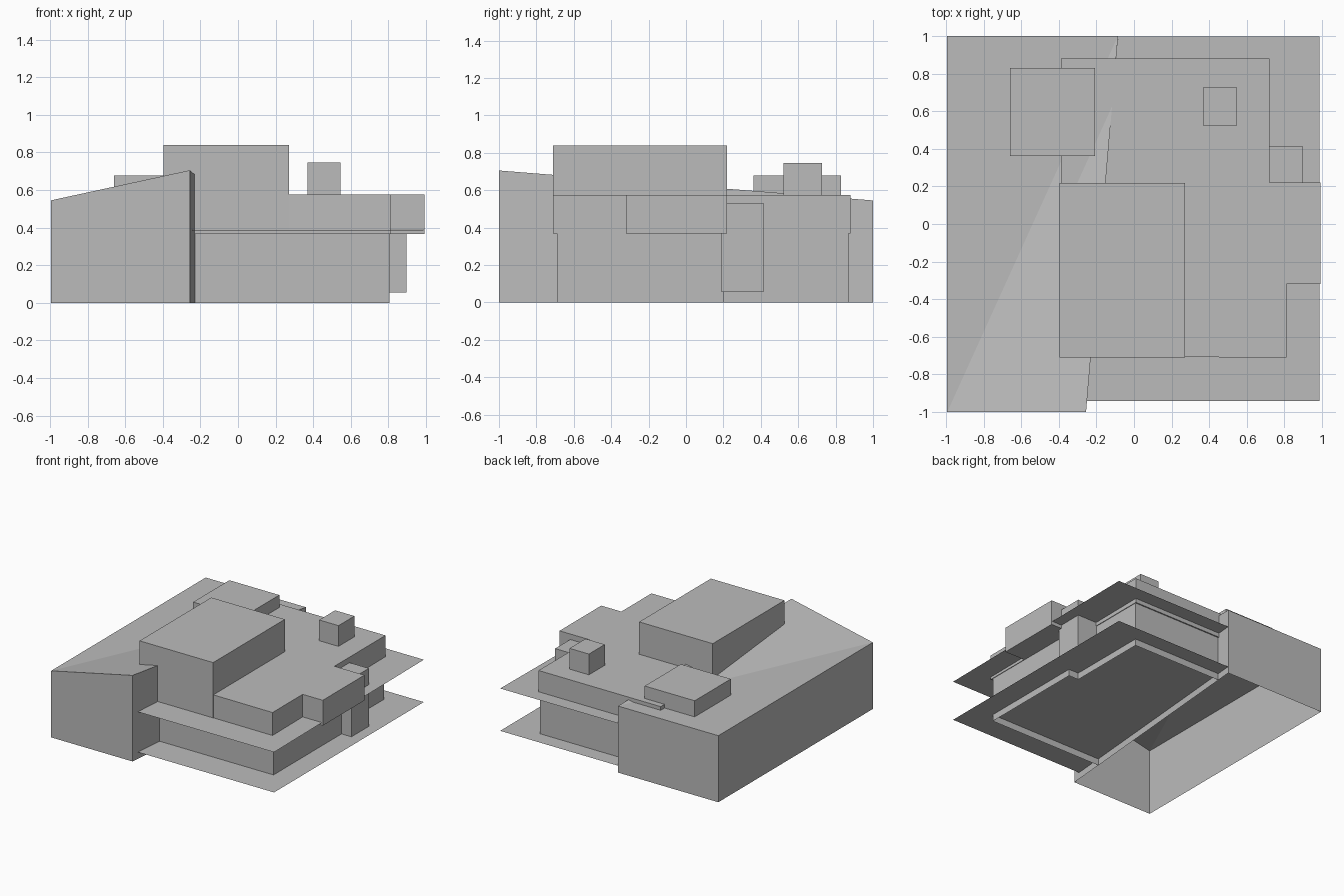
import bpy, bmesh

if "Cube" in bpy.data.objects:
    bpy.data.objects.remove(bpy.data.objects["Cube"])

grey = bpy.data.materials.new("plain grey")
grey.diffuse_color = (0.5, 0.5, 0.5, 1)
grey.use_nodes = True
grey.node_tree.nodes["Principled BSDF"].inputs["Base Color"].default_value = grey.diffuse_color


def make(name, verts, faces):
    me = bpy.data.meshes.new(name)
    me.from_pydata(verts, [], faces)
    me.materials.append(grey)
    ob = bpy.data.objects.new(name, me)
    bpy.context.collection.objects.link(ob)
    return ob


def prism(name, outline, z0, z1, caps=True):
    """Upright prism from a counter-clockwise outline; z1 may be one height per corner."""
    n = len(outline)
    tops = z1 if isinstance(z1, (list, tuple)) else [z1] * n
    verts = [(x, y, z0) for x, y in outline] + [(x, y, z) for (x, y), z in zip(outline, tops)]
    faces = [(i, (i + 1) % n, (i + 1) % n + n, i + n) for i in range(n)]
    if caps:
        faces += [tuple(reversed(range(n))), tuple(range(n, 2 * n))]
    return make(name, verts, faces)


def box(name, x0, x1, y0, y1, z0, z1):
    return prism(name, [(x0, y0), (x1, y0), (x1, y1), (x0, y1)], z0, z1)


# Slope-roofed side wing, open underneath; roof folds along one diagonal
wing = [(-.993, -1), (-.255, -1), (-.085, 1), (-.993, 1)]
ob = prism("side_wing", wing, 0, [.545, .705, .545, .545], caps=False)
bm = bmesh.new()
bm.from_mesh(ob.data)
bm.verts.ensure_lookup_table()
for tri in ((4, 5, 6), (4, 6, 7)):
    bm.faces.new([bm.verts[i] for i in tri])
bm.to_mesh(ob.data)
bm.free()

# Main walls with a stepped right side, open underneath
prism("main_walls", [(-.23, -.69), (.805, -.69), (.805, .2), (.715, .2), (.715, .87), (-.095, .87)],
      0, .37, caps=False)

# Paper-thin terrace and balcony decks that stop at the wing
deck = [(-.25, -.94), (.985, -.94), (.985, .998), (-.085, .998)]
for name, front_z, back_z in (("terrace_deck", .055, .055), ("balcony_deck", .385, .402)):
    make(name, [(x, y, front_z if y < 0 else back_z) for x, y in deck], [(0, 1, 2, 3)])

# Stepped flat roof storey
prism("roof_storey", [(-.387, -.705), (.81, -.71), (.81, .22), (.72, .22), (.72, .88), (-.387, .88)],
      .367, .575)

# Boxes: upper storey, side bay, column, roof boxes
box("upper_storey", -.395, .272, -.71, .218, .385, .84)
box("side_bay", .805, .992, -.32, .22, .367, .575)
box("side_column", .715, .895, .19, .415, .055, .53)
box("wing_roof_box", -.66, -.207, .362, .83, .5, .677)
box("chimney", .37, .545, .522, .728, .57, .745)
